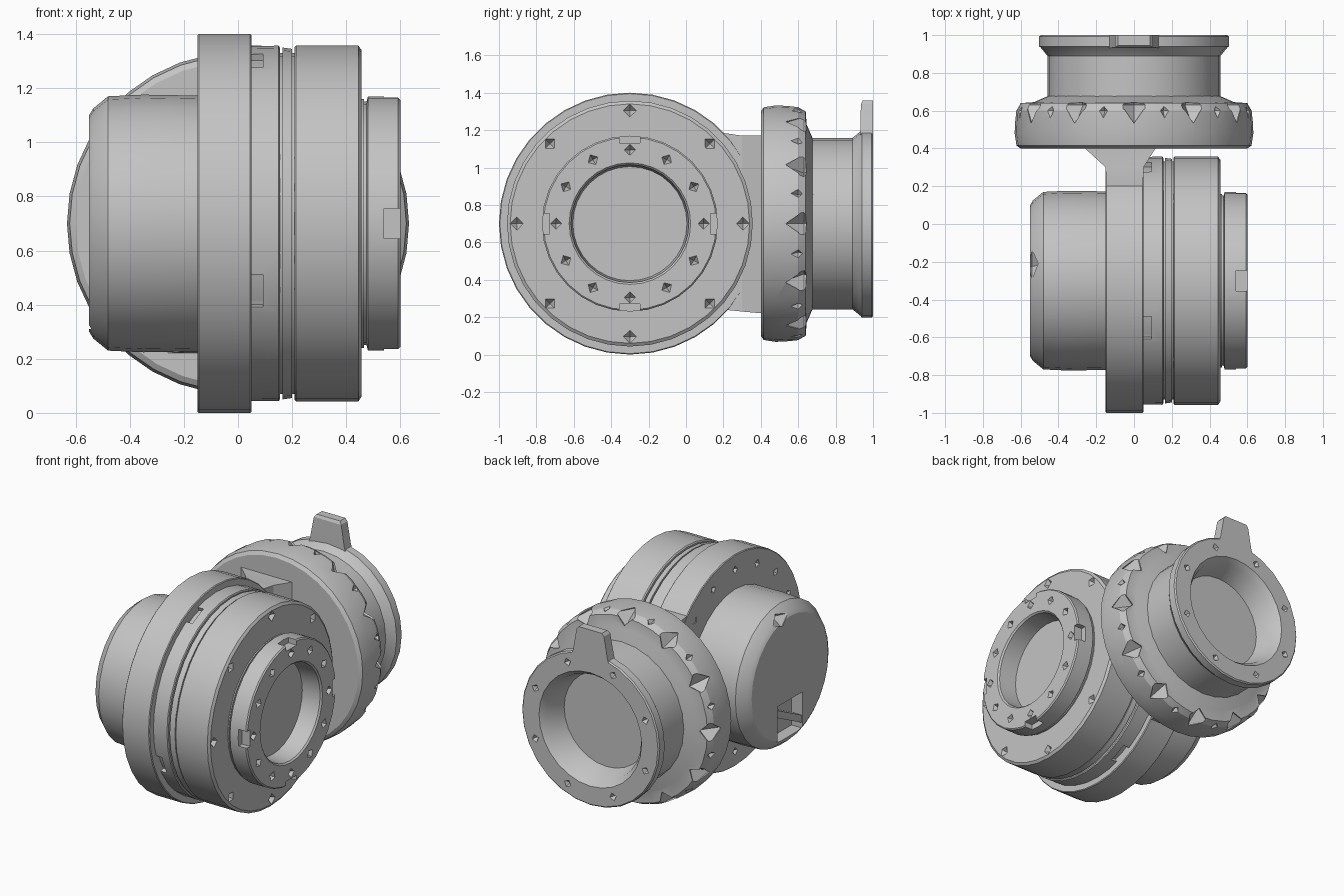
import bpy, bmesh
from math import sin, cos, pi, radians
from mathutils import Matrix, Vector

old = bpy.data.objects.get("Cube")
if old:
    bpy.data.objects.remove(old, do_unlink=True)

grey = bpy.data.materials.new("Machined Grey")
grey.use_nodes = True
GREY = (0.55, 0.55, 0.55, 1)
grey.diffuse_color = GREY
grey.node_tree.nodes["Principled BSDF"].inputs["Base Color"].default_value = GREY

CY, CZ = -0.3, 0.7      # drive axis runs along x, output axis along y


def at(axis, u, r, a):
    """Point at distance u along an axis, radius r and angle a around it."""
    if axis == "x":
        return Vector((u, CY + r * cos(a), CZ + r * sin(a)))
    return Vector((r * cos(a), u, CZ + r * sin(a)))


def make(name, bm):
    bmesh.ops.recalc_face_normals(bm, faces=bm.faces)
    me = bpy.data.meshes.new(name)
    bm.to_mesh(me)
    bm.free()
    me.materials.append(grey)
    ob = bpy.data.objects.new(name, me)
    bpy.context.collection.objects.link(ob)
    return ob


def lathe(name, axis, profile, n=32):
    """Solid of revolution from (position, radius) points, ends capped."""
    bm = bmesh.new()
    rings = [[bm.verts.new(at(axis, u, r, 2 * pi * i / n)) for i in range(n)]
             for u, r in profile]
    for a, b in zip(rings, rings[1:]):
        for i in range(n):
            j = (i + 1) % n
            bm.faces.new((a[i], a[j], b[j], b[i]))
    bm.faces.new(rings[0])
    bm.faces.new(rings[-1])
    return make(name, bm)


def loft(name, sections):
    """Solid through equal-length point loops."""
    bm = bmesh.new()
    loops = [[bm.verts.new(p) for p in s] for s in sections]
    for a, b in zip(loops, loops[1:]):
        for i in range(len(a)):
            j = (i + 1) % len(a)
            bm.faces.new((a[i], a[j], b[j], b[i]))
    bm.faces.new(loops[0])
    bm.faces.new(loops[-1])
    return make(name, bm)


def add_box(bm, axis, u, r, deg, size):
    """Box at a polar position; size is along axis, radial, tangential."""
    a = radians(deg)
    o = at(axis, u, r, a)
    ax = (at(axis, u + 1, r, a) - o)
    rad = (at(axis, u, r + 1, a) - o)
    rot = Matrix((ax, rad, ax.cross(rad))).transposed().to_4x4()
    bmesh.ops.create_cube(bm, size=1, matrix=Matrix.Translation(o) @ rot
                          @ Matrix.Diagonal((*size, 1)))


def add_diamond(bm, axis, u, r, deg, size):
    """Octahedral pocket cutter."""
    a = radians(deg)
    s, t = Vector(size), size[2] / r
    pts = [at(axis, u + s[0], r, a), at(axis, u - s[0], r, a)]
    mid = [at(axis, u, r + s[1], a), at(axis, u, r, a + t),
           at(axis, u, r - s[1], a), at(axis, u, r, a - t)]
    v = [bm.verts.new(p) for p in pts + mid]
    for i in range(4):
        p, q = v[2 + i], v[2 + (i + 1) % 4]
        bm.faces.new((v[0], p, q))
        bm.faces.new((v[1], q, p))


def cut(ob, adder, axis, u, r, angles, size):
    """Cut a ring of pockets into a part."""
    bm = bmesh.new()
    for d in angles:
        adder(bm, axis, u, r, d, size)
    tool = make("cutter", bm)
    tool.hide_render = True
    mod = ob.modifiers.new("cut", "BOOLEAN")
    mod.operation, mod.solver, mod.object = "DIFFERENCE", "EXACT", tool
    bpy.context.view_layer.update()
    deps = bpy.context.evaluated_depsgraph_get()
    me = bpy.data.meshes.new_from_object(ob.evaluated_get(deps))
    ob.modifiers.clear()
    ob.data = me
    bpy.data.objects.remove(tool, do_unlink=True)


def around(count, start=0):
    return [start + 360 * i / count for i in range(count)]


# Motor with rounded end cap, connector opening and cap pocket
motor = lathe("motor_housing", "x", [(-0.55, 0.40), (-0.535, 0.425), (-0.48, 0.47),
                                     (-0.35, 0.476), (-0.12, 0.472)], 28)
cut(motor, add_box, "x", -0.53, 0.27, [-90], (0.12, 0.24, 0.26))
cut(motor, add_diamond, "x", -0.54, 0.42, [78], (0.06, 0.06, 0.08))
loft("connector_bar", [[(x, y + CY, z) for x, z in ((-0.545, z0), (-0.48, z0),
                        (-0.48, z0 + 0.05), (-0.545, z0 + 0.05))]
                       for y, z0 in ((-0.14, 0.34), (0.14, 0.48))])

# Main joint body
body = lathe("joint_body", "x", [(-0.15, 0.695), (-0.145, 0.70), (0.045, 0.70), (0.05, 0.695)], 36)
cut(body, add_diamond, "x", -0.15, 0.6, around(16), (0.03, 0.025, 0.025))

# Clamp ring, seal ring, hidden core
clamp = lathe("clamp_ring", "x", [(0.04, 0.655), (0.15, 0.657), (0.155, 0.65)], 36)
cut(clamp, add_box, "x", 0.07, 0.655, around(4, 22.5), (0.045, 0.06, 0.13))
lathe("core", "x", [(0.03, 0.63), (0.23, 0.63)])
lathe("seal_ring", "x", [(0.165, 0.65), (0.2, 0.645)], 36)

# Front cover disc with bolt pockets
cover = lathe("cover_disc", "x", [(0.208, 0.65), (0.215, 0.657), (0.445, 0.657), (0.457, 0.64)], 36)
cut(cover, add_diamond, "x", 0.457, 0.605, around(8), (0.04, 0.035, 0.035))
lathe("cover_boss", "x", [(0.44, 0.46), (0.465, 0.46)])

# Bored flange on the cover
hub = lathe("cover_flange", "x", [(0.462, 0.45), (0.475, 0.45), (0.48, 0.47), (0.592, 0.47),
                                  (0.6, 0.462), (0.6, 0.325), (0.59, 0.315), (0.467, 0.305)])
cut(hub, add_diamond, "x", 0.6, 0.395, around(12), (0.045, 0.03, 0.03))
cut(hub, add_box, "x", 0.575, 0.47, around(4), (0.07, 0.08, 0.11))

# Neck flaring out into the output ring
loft("neck", [[(x0, y, z0), (x1, y, z0), (x1, y, z1), (x0, y, z1)]
              for y, x0, x1, z0, z1 in ((0.1, -0.145, 0.045, 0.24, 1.16),
                                        (0.2, -0.148, 0.048, 0.24, 1.185),
                                        (0.3, -0.15, 0.05, 0.23, 1.17),
                                        (0.41, -0.27, 0.12, 0.22, 1.17))])

# Output ring with notched rim
ring = lathe("output_ring", "y", [(0.4, 0.6), (0.415, 0.622), (0.48, 0.632), (0.6, 0.627),
                                  (0.64, 0.605), (0.645, 0.53), (0.68, 0.45)], 36)
cut(ring, add_diamond, "y", 0.63, 0.62, around(12), (0.11, 0.08, 0.07))
cut(ring, add_diamond, "y", 0.6, 0.635, around(12, 15), (0.05, 0.04, 0.03))

# Output tube with end flange and recessed bore
tube = lathe("output_tube", "y", [(0.62, 0.458), (0.89, 0.458), (0.935, 0.495), (0.94, 0.503),
                                  (0.992, 0.503), (1.0, 0.495), (1.0, 0.375),
                                  (0.96, 0.345), (0.83, 0.31)], 28)
cut(tube, add_diamond, "y", 1.0, 0.435, around(8, 22.5), (0.035, 0.025, 0.025))

# Alignment tab on the end flange
loft("alignment_tab", [[(-w, y0, z), (w, y0, z), (w, 1.0, z), (-w, 1.0, z)]
                       for z, w, y0 in ((1.15, 0.14, 0.932), (1.2, 0.125, 0.932),
                                        (1.34, 0.1, 0.935), (1.358, 0.085, 0.945))])

# Smooth shading with crisp edges
for ob in bpy.context.collection.objects:
    ob.select_set(ob.type == "MESH")
    if ob.type == "MESH":
        bpy.context.view_layer.objects.active = ob
bpy.ops.object.shade_smooth_by_angle(angle=radians(25))
